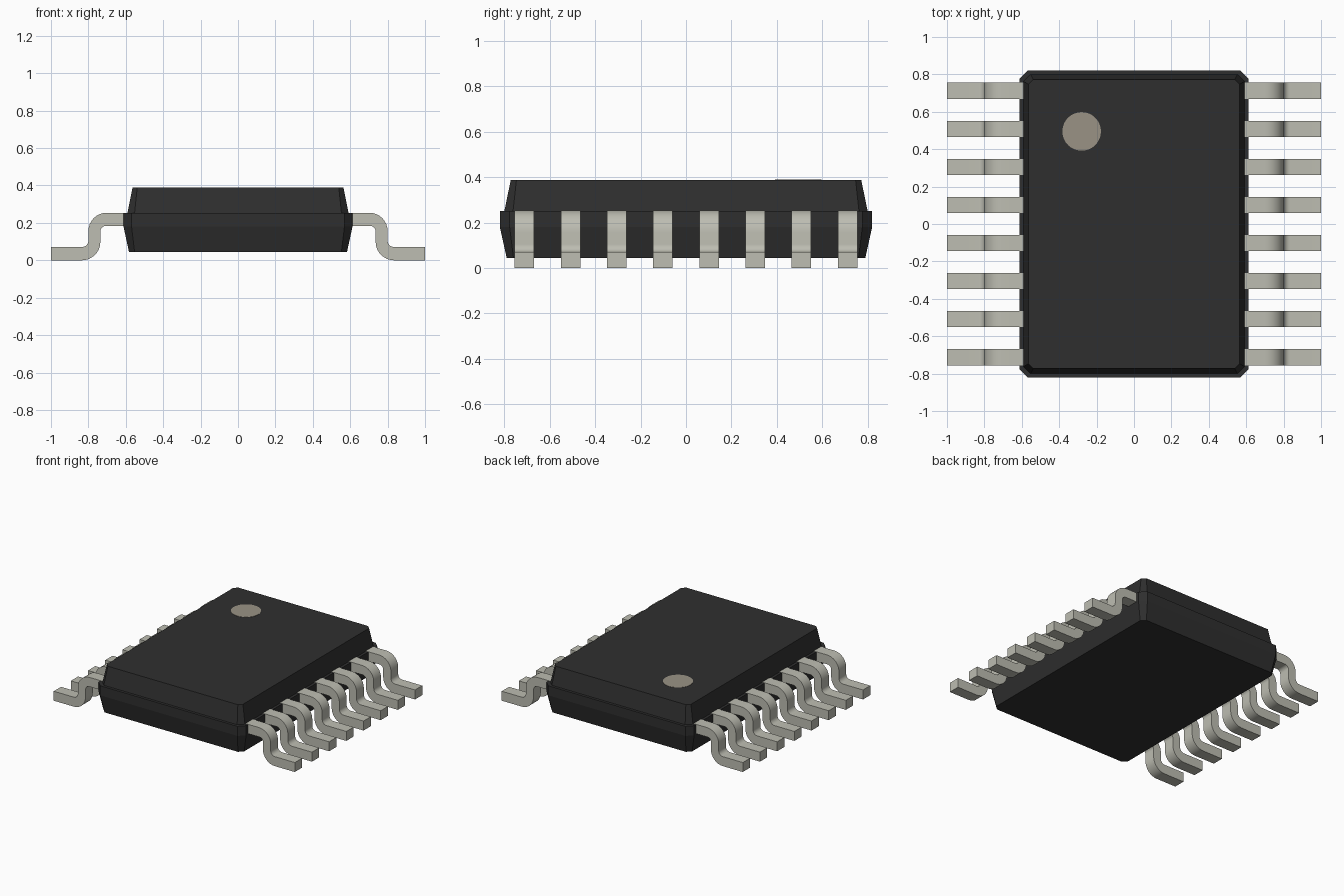
import bpy, bmesh, math

cube = bpy.data.objects.get("Cube")
if cube:
    bpy.data.objects.remove(cube, do_unlink=True)


def material(name, rgb):
    m = bpy.data.materials.new(name)
    m.use_nodes = True
    m.diffuse_color = (*rgb, 1)
    bsdf = m.node_tree.nodes["Principled BSDF"]
    bsdf.inputs["Base Color"].default_value = (*rgb, 1)
    bsdf.inputs["Roughness"].default_value = 0.6
    return m


BLACK = material("black plastic", (0.028, 0.028, 0.028))
METAL = material("dull metal", (0.51, 0.51, 0.445))
TAN = material("tan mark", (0.32, 0.29, 0.235))


def add_object(name, bm, mat):
    bmesh.ops.recalc_face_normals(bm, faces=bm.faces[:])
    me = bpy.data.meshes.new(name)
    bm.to_mesh(me)
    bm.free()
    me.materials.append(mat)
    ob = bpy.data.objects.new(name, me)
    bpy.context.collection.objects.link(ob)
    return ob


def loft(name, loops, mat):
    """Skin a stack of closed loops and cap both ends."""
    bm = bmesh.new()
    rings = [[bm.verts.new(p) for p in loop] for loop in loops]
    for a, b in zip(rings, rings[1:]):
        for i in range(len(a)):
            j = (i + 1) % len(a)
            bm.faces.new((a[i], a[j], b[j], b[i]))
    bm.faces.new(rings[0])
    bm.faces.new(rings[-1])
    return add_object(name, bm, mat)


def chamfered_rect(hx, hy, c, z):
    return [(hx, c - hy, z), (hx, hy - c, z), (hx - c, hy, z), (c - hx, hy, z),
            (-hx, hy - c, z), (-hx, c - hy, z), (c - hx, -hy, z), (hx - c, -hy, z)]


# Body: tapered lower half, upright band, small ledge, tapered upper half
loft("body", [chamfered_rect(*s) for s in (
    (0.583, 0.79, 0.03, 0.045), (0.612, 0.82, 0.043, 0.18),
    (0.612, 0.82, 0.043, 0.252), (0.591, 0.80, 0.038, 0.252),
    (0.564, 0.772, 0.025, 0.388))], BLACK)

# Round mark on the top face
bm = bmesh.new()
bmesh.ops.create_cone(bm, cap_ends=True, segments=48, radius1=0.103,
                      radius2=0.103, depth=0.004)
bmesh.ops.translate(bm, verts=bm.verts, vec=(-0.28, 0.495, 0.388))
add_object("top_mark", bm, TAN)


def arc(cx, cz, r, start, end, steps=8):
    return [(cx + r * math.cos(math.radians(start + (end - start) * i / steps)),
             cz + r * math.sin(math.radians(start + (end - start) * i / steps)))
            for i in range(steps + 1)]


# Gull-wing lead profile in x and z, bent up near the body and out at the foot
R_OUT, R_IN = 0.098, 0.03
UP = (0.702, 0.156)
LOW = (0.834, 0.098)
upper_edge = ([(0.588, 0.254)] + arc(*UP, R_OUT, 90, 0)
              + arc(LOW[0], 0.105, R_IN + 0.004, 180, 270) + [(1.0, 0.071)])
lower_edge = ([(1.0, 0.0)] + arc(*LOW, R_OUT, 270, 180)
              + arc(UP[0] + 0.004, 0.154, R_IN, 0, 90) + [(0.588, 0.184)])
profile = upper_edge + lower_edge

# Eight leads on each long side
PITCH, WIDTH = 0.2035, 0.086
for side, sx in (("left", 1), ("right", -1)):
    for k in range(8):
        y = (k - 3.5) * PITCH
        lead = loft(f"{side}_lead_{k + 1}",
                    [[(sx * x, y + d, z) for x, z in profile]
                     for d in (-WIDTH / 2, WIDTH / 2)], METAL)
        bpy.ops.object.select_all(action="DESELECT")
        lead.select_set(True)
        bpy.context.view_layer.objects.active = lead
        bpy.ops.object.shade_smooth_by_angle(angle=math.radians(30))
